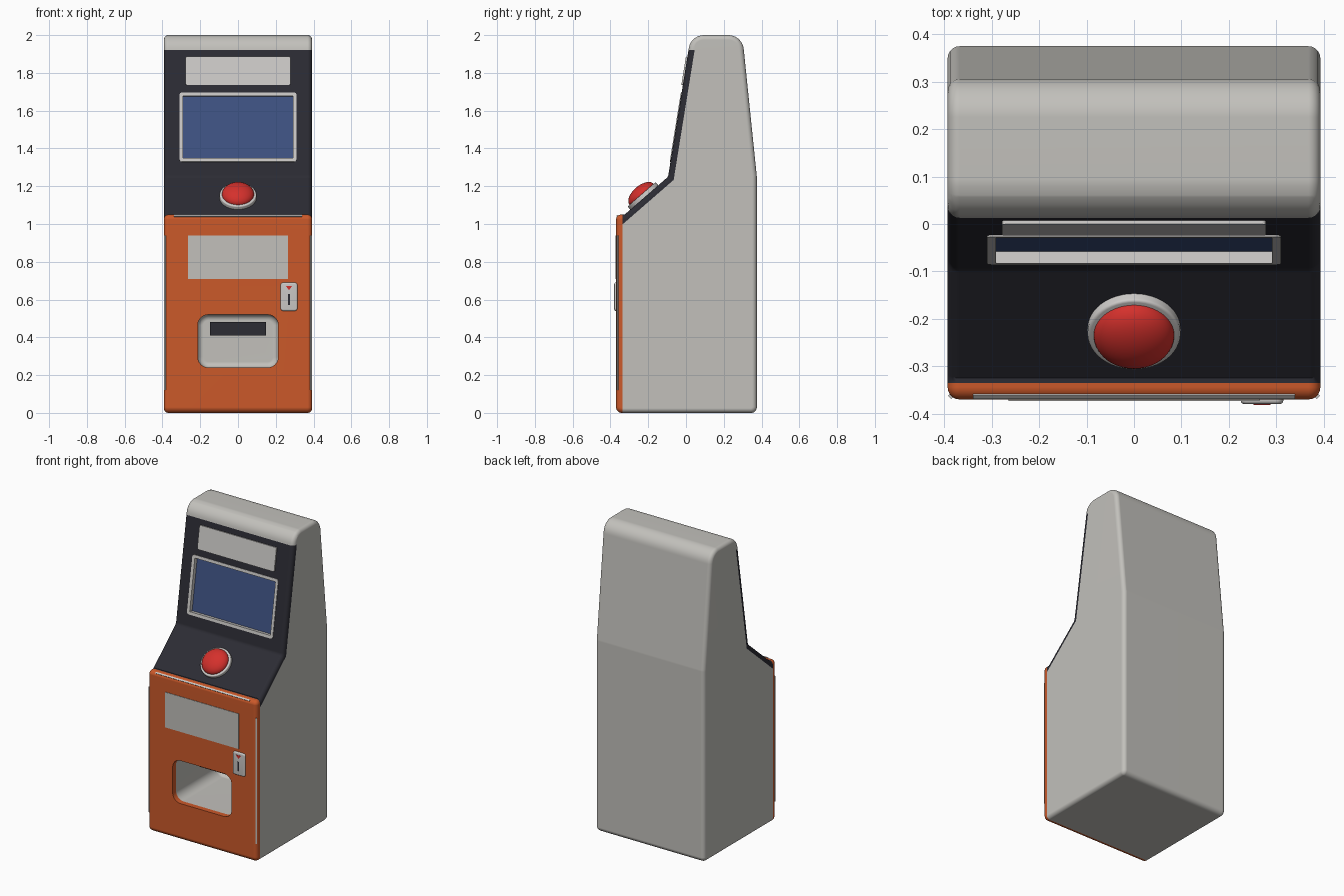
import bpy, bmesh, math
from mathutils import Vector, Matrix

cube = bpy.data.objects.get("Cube")
if cube:
    bpy.data.objects.remove(cube)


def material(name, rgb):
    m = bpy.data.materials.new(name)
    m.use_nodes = True
    m.diffuse_color = (*rgb, 1)
    m.node_tree.nodes["Principled BSDF"].inputs["Base Color"].default_value = (*rgb, 1)
    return m


grey = material("warm grey", (0.54, 0.53, 0.50))
orange = material("orange", (0.60, 0.10, 0.023))
dark = material("charcoal", (0.025, 0.025, 0.034))
pale = material("pale grey", (0.60, 0.585, 0.57))
blue = material("screen blue", (0.048, 0.084, 0.223))
red = material("red", (0.66, 0.03, 0.025))


def fillet(corners, steps=6):
    """Round a polygon given as (a, b, radius) corners."""
    out = []
    for i, (a, b, r) in enumerate(corners):
        p = Vector((a, b))
        if not r:
            out.append(p)
            continue
        u = (Vector(corners[i - 1][:2]) - p).normalized()
        v = (Vector(corners[(i + 1) % len(corners)][:2]) - p).normalized()
        half = u.angle(v) / 2
        c = p + (u + v).normalized() * r / math.sin(half)
        start, end = p + u * r / math.tan(half), p + v * r / math.tan(half)
        for k in range(steps + 1):
            out.append(c + (start - c).lerp(end - c, k / steps).normalized() * r)
    return out


def rect(x0, x1, z0, z1, r=0):
    return fillet([(x0, z0, r), (x1, z0, r), (x1, z1, r), (x0, z1, r)])


def prism(points, lo, hi, axis, bevel=0, ends=(0, 1)):
    """Extrude a section along x or y and round the rims of the chosen ends."""
    bm = bmesh.new()
    place = (lambda p, t: (t, p[0], p[1])) if axis == "x" else (lambda p, t: (p[0], t, p[1]))
    rings = [[bm.verts.new(place(p, t)) for p in points] for t in (lo, hi)]
    caps = [bm.faces.new(ring) for ring in rings]
    n = len(points)
    for i in range(n):
        j = (i + 1) % n
        bm.faces.new((rings[0][i], rings[0][j], rings[1][j], rings[1][i]))
    bmesh.ops.recalc_face_normals(bm, faces=bm.faces)
    if bevel:
        rim = [e for k in ends for e in caps[k].edges]
        bmesh.ops.bevel(bm, geom=rim, offset=bevel, segments=5, profile=0.5,
                        affect="EDGES", clamp_overlap=False)
    return bm


def finish(bm, name, mats, matrix=None, smooth=True):
    mesh = bpy.data.meshes.new(name)
    bm.to_mesh(mesh)
    bm.free()
    for m in mats:
        mesh.materials.append(m)
    ob = bpy.data.objects.new(name, mesh)
    bpy.context.collection.objects.link(ob)
    if matrix:
        ob.matrix_world = matrix
    if smooth:
        shade(ob)
    return ob


def activate(ob):
    bpy.ops.object.select_all(action="DESELECT")
    ob.select_set(True)
    bpy.context.view_layer.objects.active = ob


def shade(ob):
    activate(ob)
    bpy.ops.object.shade_smooth_by_angle(angle=math.radians(35))


def cut(bm, co, normal):
    bmesh.ops.bisect_plane(bm, geom=bm.verts[:] + bm.edges[:] + bm.faces[:],
                           dist=1e-5, plane_co=co, plane_no=normal)


# Key lines of the cabinet front
W = 0.393
DOOR_BACK, PANEL, PANEL_TOP = -0.335, 0.032, 1.92
kink = Vector((0, -0.095, 1.25))
lip = Vector((0, -0.325, 1.05))
crown = Vector((0, 0.026, 2.0))
low, up = (kink - lip).normalized(), (crown - kink).normalized()
low_in, up_in = Vector((0, low.z, -low.y)), Vector((0, up.z, -up.y))
upper = Matrix.Translation(kink) @ Matrix.Rotation(-math.atan2(up.y, up.z), 4, "X")

# Cabinet shell, split into door, control panel and casing
outline = fillet([(-0.37, 0, 0.03), (0.375, 0, 0.03), (0.375, 1.25, 0.1),
                  (0.298, 2, 0.08), (crown.y, 2, 0.08), (kink.y, kink.z, 0.03),
                  (lip.y, lip.z, 0), (-0.37, 1.05, 0.026)])
bm = prism(outline, -W, W, "x", 0.025)
cut(bm, (0, DOOR_BACK, 0), (0, 1, 0))
cut(bm, (0, 0, PANEL_TOP), (0, 0, 1))
cut(bm, (0, 0, kink.z + 0.005), (0, 0, 1))
cut(bm, kink + low_in * PANEL, low_in)
cut(bm, kink + up_in * PANEL, up_in)
for f in bm.faces:
    c = f.calc_center_median_weighted()
    if c.y < DOOR_BACK:
        f.material_index = 1
    elif c.z < PANEL_TOP and max((c - kink).dot(low_in), (c - kink).dot(up_in)) < PANEL:
        f.material_index = 2
cabinet = finish(bm, "cabinet", [grey, orange, dark], smooth=False)

# Cutters for the dispensing bay and the screen
bay = prism(rect(-0.213, 0.213, 0.24, 0.52, 0.055), -0.45, 0.1, "y", 0.03, ends=(1,))
cut(bay, (0, DOOR_BACK, 0), (0, 1, 0))
for f in bay.faces:
    f.material_index = int(f.calc_center_median().y < DOOR_BACK)
bay_cutter = finish(bay, "bay_cutter", [grey, orange, dark], smooth=False)
hole = prism(rect(-0.309, 0.309, 0.081, 0.451, 0.015), -0.05, 0.029, "y")
screen_cutter = finish(hole, "screen_cutter", [grey, orange, dark], upper, smooth=False)
bpy.context.view_layer.update()
for cutter in (bay_cutter, screen_cutter):
    mod = cabinet.modifiers.new("cut", "BOOLEAN")
    mod.operation, mod.solver, mod.object = "DIFFERENCE", "EXACT", cutter
    activate(cabinet)
    bpy.ops.object.modifier_apply(modifier=mod.name)
    bpy.data.objects.remove(cutter)
shade(cabinet)
cabinet.modifiers.new("even shading", "WEIGHTED_NORMAL").keep_sharp = True

# Screen: a raised rim with the glass set back
bm = prism(rect(-0.31, 0.31, 0.08, 0.452, 0.015), -0.004, 0.03, "y")
front = min(bm.faces, key=lambda f: f.calc_center_median().y)
bmesh.ops.inset_region(bm, faces=[front], thickness=0.019)
bmesh.ops.inset_region(bm, faces=[front], thickness=0.0, depth=-0.026)
front.material_index = 1
finish(bm, "screen", [pale, blue], upper, smooth=False)

# Header sign
finish(prism(rect(-0.278, 0.278, 0.492, 0.643, 0.008), -0.008, 0.005, "y"),
       "header_sign", [pale], upper)

# Door plate, chute and coin return
finish(prism(rect(-0.265, 0.265, 0.71, 0.94), -0.373, -0.365, "y"), "door_plate", [grey])
finish(prism(rect(-0.148, 0.148, 0.41, 0.48), -0.18, 0.11, "y"), "chute", [dark])
finish(prism(rect(0.225, 0.315, 0.54, 0.69, 0.015), -0.38, -0.36, "y", 0.008, ends=(0,)),
       "coin_plate", [pale])
finish(prism(rect(0.264, 0.275, 0.57, 0.63), -0.382, -0.37, "y"), "coin_slot", [dark])
finish(prism([(0.252, 0.673), (0.288, 0.673), (0.27, 0.65)], -0.382, -0.37, "y"),
       "coin_arrow", [red])

# Trim strips let into the rounded door edges
for name, x in (("right_trim", -0.3857), ("left_trim", 0.3857)):
    strip = prism(rect(-0.005, 0.005, 0.12, 0.94), -0.004, 0.004, "y")
    finish(strip, name, [pale], Matrix.Translation((x, -0.3627, 0))
           @ Matrix.Rotation(math.copysign(math.pi / 4, x), 4, "Z"))
strip = prism(rect(-0.34, 0.34, -0.005, 0.005), -0.004, 0.004, "y")
finish(strip, "top_trim", [pale], Matrix.Translation((0, -0.3627, 1.0427))
       @ Matrix.Rotation(-math.pi / 4, 4, "X"))

# Push button on the sloping panel
slope = Matrix.Translation((0, -0.222, 1.142)) @ Matrix.Rotation(math.atan2(low.z, low.y), 4, "X")
bm = bmesh.new()
bmesh.ops.create_cone(bm, cap_ends=True, segments=48, radius1=0.098, radius2=0.098, depth=0.04)
rim = [e for e in bm.edges if all(v.co.z > 0 for v in e.verts)]
bmesh.ops.bevel(bm, geom=rim, offset=0.006, segments=3, profile=0.5, affect="EDGES")
finish(bm, "button_ring", [pale], slope)
bm = bmesh.new()
bmesh.ops.create_uvsphere(bm, u_segments=40, v_segments=20, radius=0.085)
bmesh.ops.scale(bm, vec=(1, 1, 0.55), verts=bm.verts)
bmesh.ops.translate(bm, vec=(0, 0, 0.019), verts=bm.verts)
finish(bm, "button_dome", [red], slope)
